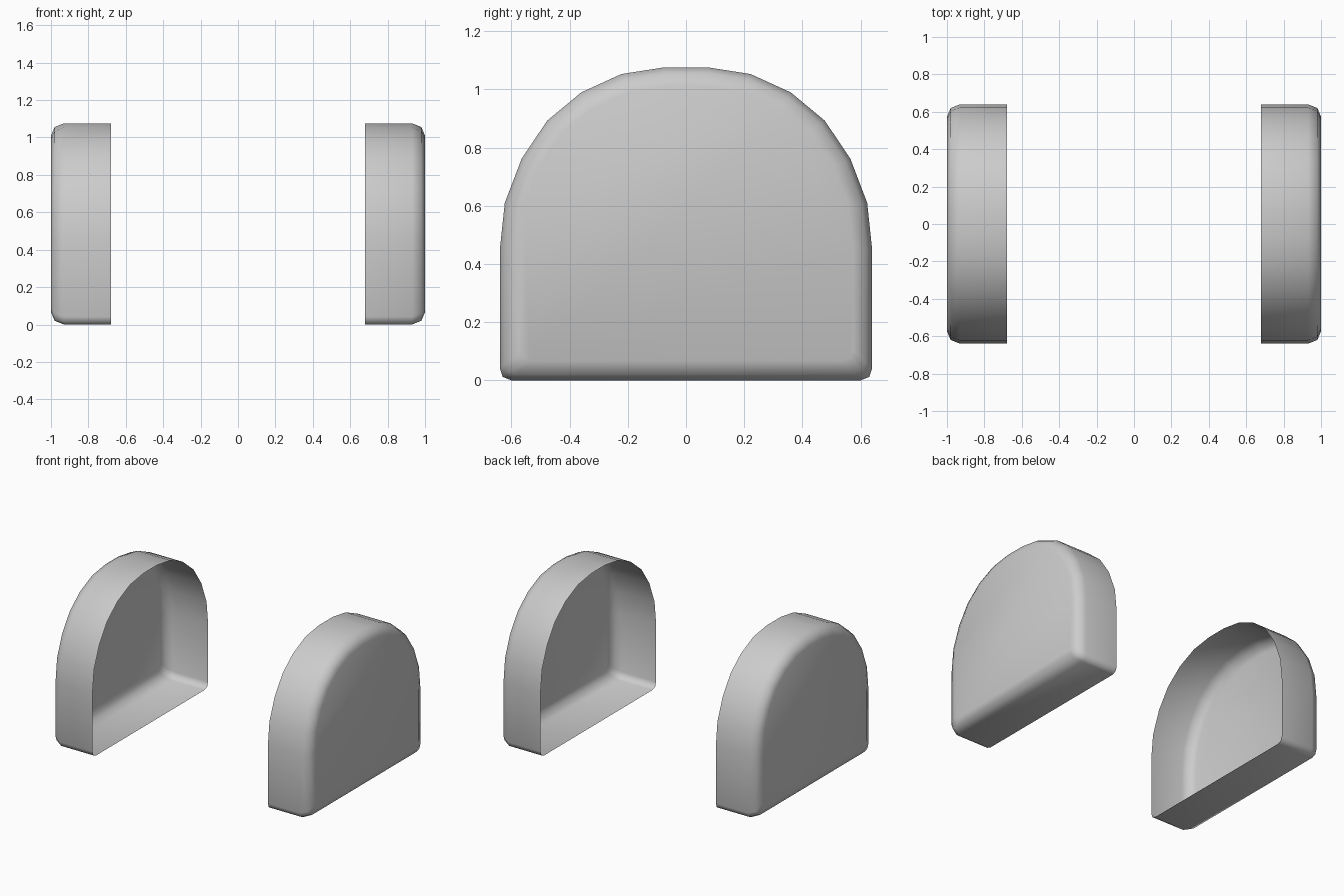
import bpy, bmesh

if "Cube" in bpy.data.objects:
    bpy.data.objects.remove(bpy.data.objects["Cube"])

# Half of the arched outline (y, z), from the bottom corner up to the crown
half = [(0.60, 0.0), (0.63, 0.012), (0.64, 0.042), (0.64, 0.45),
        (0.623, 0.61), (0.565, 0.762), (0.477, 0.893), (0.36, 0.99),
        (0.222, 1.053), (0.075, 1.076)]
outline = half + [(-y, z) for y, z in reversed(half)]
HALF_Y, MID_Z = 0.64, 0.538

# Wall and rounded outer edge: (x, inset)
steps = [(0.68, 0.0), (0.93, 0.0), (0.98, 0.02), (1.0, 0.066)]

# Open cup lofted from the inner rim to the closed outer face
bm = bmesh.new()
rings = []
for x, inset in steps:
    sy = (HALF_Y - inset) / HALF_Y
    sz = (MID_Z - inset) / MID_Z
    rings.append([bm.verts.new((x, y * sy, MID_Z + (z - MID_Z) * sz))
                  for y, z in outline])
n = len(outline)
for a, b in zip(rings, rings[1:]):
    for i in range(n):
        j = (i + 1) % n
        bm.faces.new((a[i], a[j], b[j], b[i]))
bm.faces.new(rings[-1])
bmesh.ops.recalc_face_normals(bm, faces=bm.faces)
if bm.faces[:][-1].normal.x < 0:
    bmesh.ops.reverse_faces(bm, faces=bm.faces)
for f in bm.faces:
    f.smooth = True
mesh = bpy.data.meshes.new("ear_cups")
bm.to_mesh(mesh)
bm.free()

# Matching cup on the other side
cups = bpy.data.objects.new("ear_cups", mesh)
bpy.context.collection.objects.link(cups)
mirror = cups.modifiers.new("other_side", 'MIRROR')
mirror.use_axis = (True, False, False)
